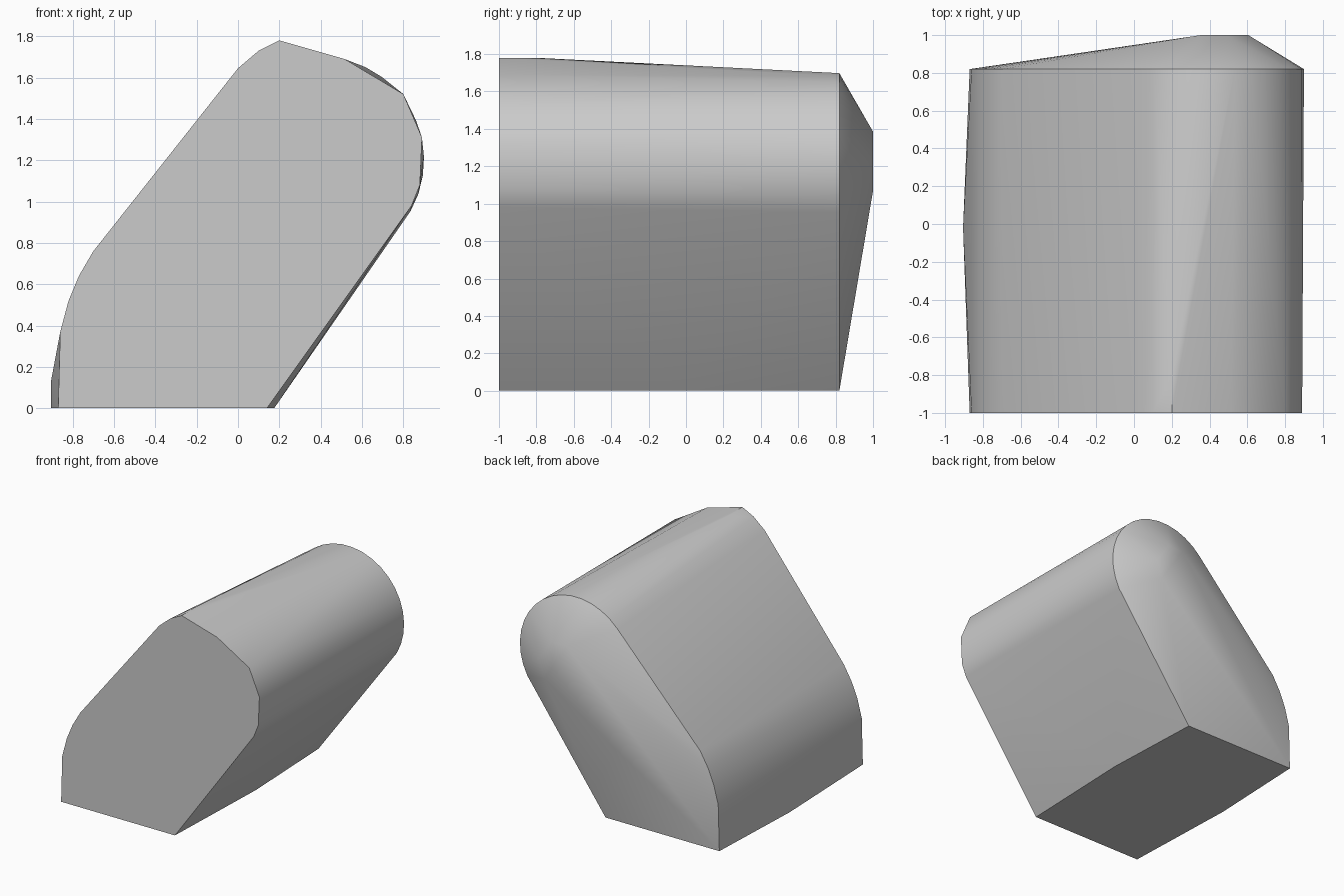
import bpy, bmesh, math

cube = bpy.data.objects.get("Cube")
if cube:
    bpy.data.objects.remove(cube, do_unlink=True)

FRONT, MID, BACK, TIP = -1.0, -0.02, 0.82, 1.0

# Curved lower left edge shared by both end profiles
heel = [(-0.87, 0), (-0.86, 0.37), (-0.82, 0.52), (-0.77, 0.64), (-0.70, 0.76)]

# Flat front profile
front = heel + [(0, 1.645), (0.1, 1.73), (0.2, 1.78), (0.515, 1.69), (0.8, 1.52),
                (0.89, 1.31), (0.88, 1.08), (0.84, 0.98), (0.14, 0)]

# Round back profile: an arc running down to the base
arc = []
for i in range(17):
    a = math.radians(137 - i * 10.4)
    arc.append((0.4 + 0.5 * math.cos(a), 1.2 + 0.5 * math.sin(a)))
back = heel + arc + [(0.14, 0)]

# Slight bulge of the base halfway along, and the small tip of the cap
bulge = [(-0.905, 0), (-0.905, 0.13), (0.175, 0)]
tip = [(0.355, 1.38), (0.49, 1.385), (0.605, 1.22), (0.56, 1.07)]


def section(points, y):
    return [(x, y, z) for x, z in points]


points = (section(front, FRONT) + section([(0.2, 1.78)], -0.8)
          + section(bulge, MID) + section(back, BACK) + section(tip, TIP))

# Skin the sections with one convex surface
bm = bmesh.new()
verts = [bm.verts.new(p) for p in points]
hull = bmesh.ops.convex_hull(bm, input=verts)
loose = {v for v in hull["geom_interior"] + hull["geom_unused"]
         if isinstance(v, bmesh.types.BMVert) and v.is_valid}
bmesh.ops.delete(bm, geom=list(loose), context="VERTS")
bmesh.ops.dissolve_limit(bm, angle_limit=math.radians(0.3),
                         verts=bm.verts, edges=bm.edges)
bmesh.ops.recalc_face_normals(bm, faces=bm.faces)
mesh = bpy.data.meshes.new("slanted_block")
bm.to_mesh(mesh)
bm.free()

block = bpy.data.objects.new("slanted_block", mesh)
bpy.context.collection.objects.link(block)

# Plain grey material
grey = bpy.data.materials.new("light_grey")
grey.use_nodes = True
colour = (0.6, 0.6, 0.6, 1)
grey.diffuse_color = colour
grey.node_tree.nodes["Principled BSDF"].inputs["Base Color"].default_value = colour
mesh.materials.append(grey)

# Smooth sides with crisp end edges
bpy.ops.object.select_all(action="DESELECT")
block.select_set(True)
bpy.context.view_layer.objects.active = block
bpy.ops.object.shade_smooth_by_angle(angle=math.radians(30))
